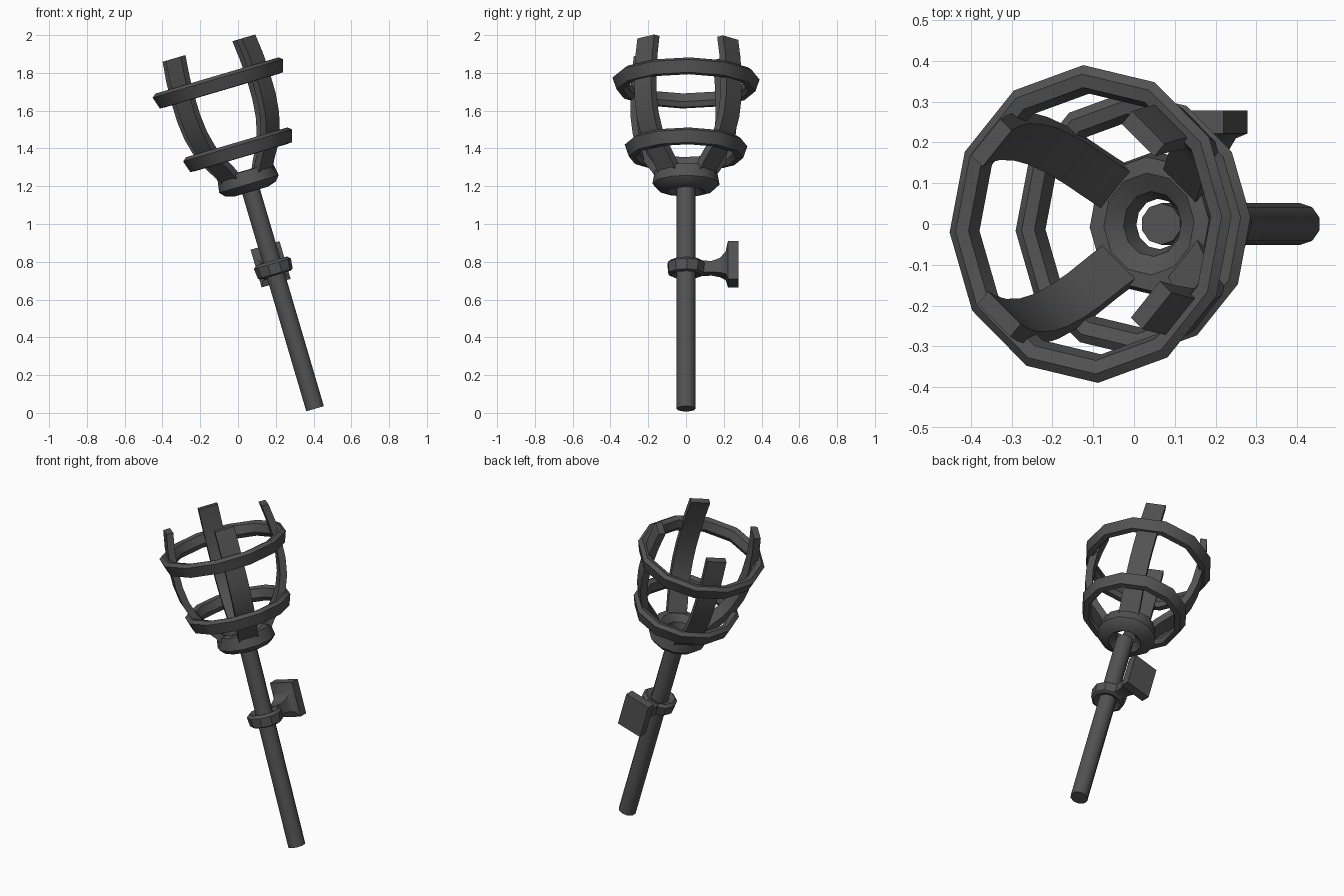
import bpy, bmesh, math
from mathutils import Matrix, Vector

if "Cube" in bpy.data.objects:
    bpy.data.objects.remove(bpy.data.objects["Cube"])

TILT = (Matrix.Translation((0.408, 0, 0.022))
        @ Matrix.Rotation(math.radians(-16.4), 4, 'Y'))
SQUASH = 0.925           # the basket is slightly narrower along x
TURN = math.radians(3)   # small twist of the basket

iron = bpy.data.materials.new("dark_iron")
iron.diffuse_color = (0.085, 0.085, 0.085, 1)
iron.use_nodes = True
iron.node_tree.nodes["Principled BSDF"].inputs["Base Color"].default_value = iron.diffuse_color


def finish(bm, name, angle=35):
    bmesh.ops.recalc_face_normals(bm, faces=bm.faces)
    bm.transform(TILT)
    me = bpy.data.meshes.new(name)
    bm.to_mesh(me)
    bm.free()
    me.materials.append(iron)
    ob = bpy.data.objects.new(name, me)
    bpy.context.collection.objects.link(ob)
    bpy.ops.object.select_all(action='DESELECT')
    ob.select_set(True)
    bpy.context.view_layer.objects.active = ob
    bpy.ops.object.shade_smooth_by_angle(angle=math.radians(angle))
    return ob


def loft(bm, loops, closed=False):
    rows = [[bm.verts.new(p) for p in loop] for loop in loops]
    pairs = list(zip(rows, rows[1:]))
    if closed:
        pairs.append((rows[-1], rows[0]))
    for a, b in pairs:
        n = len(a)
        for i in range(n):
            j = (i + 1) % n
            bm.faces.new((a[i], a[j], b[j], b[i]))
    if not closed:
        bm.faces.new(rows[0])
        bm.faces.new(rows[-1])


def ring(name, profile, sides=12, squash=SQUASH, angle=35):
    # closed (radius, height) profile spun round the torch axis
    bm = bmesh.new()
    loops = []
    for k in range(sides):
        a = TURN + 2 * math.pi * k / sides
        loops.append([(r * math.cos(a) * squash, r * math.sin(a), t)
                      for r, t in profile])
    loft(bm, loops, closed=True)
    return finish(bm, name, angle)


def hoop(name, R, t):
    section = [(0, .025), (-.022, .042), (-.055, .034),
               (-.07, -.015), (-.055, -.042), (-.022, -.04)]
    ring(name, [(R + dr, t + dt) for dr, dt in section])


# handle
bm = bmesh.new()
bmesh.ops.create_cone(bm, cap_ends=True, segments=10, radius1=.051,
                      radius2=.051, depth=1.21,
                      matrix=Matrix.Translation((0, 0, .605)))
finish(bm, "handle", 40)

# collar under the basket
ring("basket_collar", [(.062, 1.23), (.10, 1.198), (.15, 1.212), (.178, 1.24),
                       (.165, 1.312), (.125, 1.315), (.08, 1.285)])

# hoops
hoop("lower_hoop", .325, 1.428)
hoop("upper_hoop", .39, 1.797)

# four curved slats: (outer radius, height)
curve = [(.125, 1.24), (.185, 1.325), (.25, 1.40), (.292, 1.47),
         (.325, 1.56), (.341, 1.66), (.343, 1.78), (.334, 1.89), (.318, 1.99)]
THICK, HALF = .042, .06
for k in range(4):
    a = TURN + math.radians(45 + 90 * k)
    out = Vector((math.cos(a), math.sin(a), 0))
    side = Vector((-math.sin(a), math.cos(a), 0))
    loops = []
    for i, (r, t) in enumerate(curve):
        p, q = curve[max(i - 1, 0)], curve[min(i + 1, len(curve) - 1)]
        d = Vector((q[0] - p[0], q[1] - p[1])).normalized()
        inner = (r - d.y * THICK, t + d.x * THICK)
        if i == len(curve) - 1:
            inner = (r - THICK, t)
        loop = []
        for (rr, tt), s in (((r, t), -1), ((r, t), 1), (inner, 1), (inner, -1)):
            v = out * rr + side * (s * HALF)
            loop.append((v.x * SQUASH, v.y, tt))
        loops.append(loop)
    bm = bmesh.new()
    loft(bm, loops)
    finish(bm, f"basket_slat_{k + 1}", 40)

# clamp round the handle
ring("clamp_ring", [(.052, .80), (.085, .815), (.102, .80),
                    (.096, .745), (.08, .737), (.052, .75)], 10, 1.0)

# flared arm and wall plate: (y, half width, half height, centre height)
stations = [(.07, .035, .034, .778), (.135, .035, .030, .778),
            (.18, .045, .040, .782), (.21, .06, .062, .792),
            (.222, .08, .104, .80), (.278, .08, .104, .80)]
bm = bmesh.new()
loft(bm, [[(-.01 + sx * w, y, c + st * h)
           for sx, st in ((-1, -1), (1, -1), (1, 1), (-1, 1))]
          for y, w, h, c in stations])
finish(bm, "wall_bracket")
